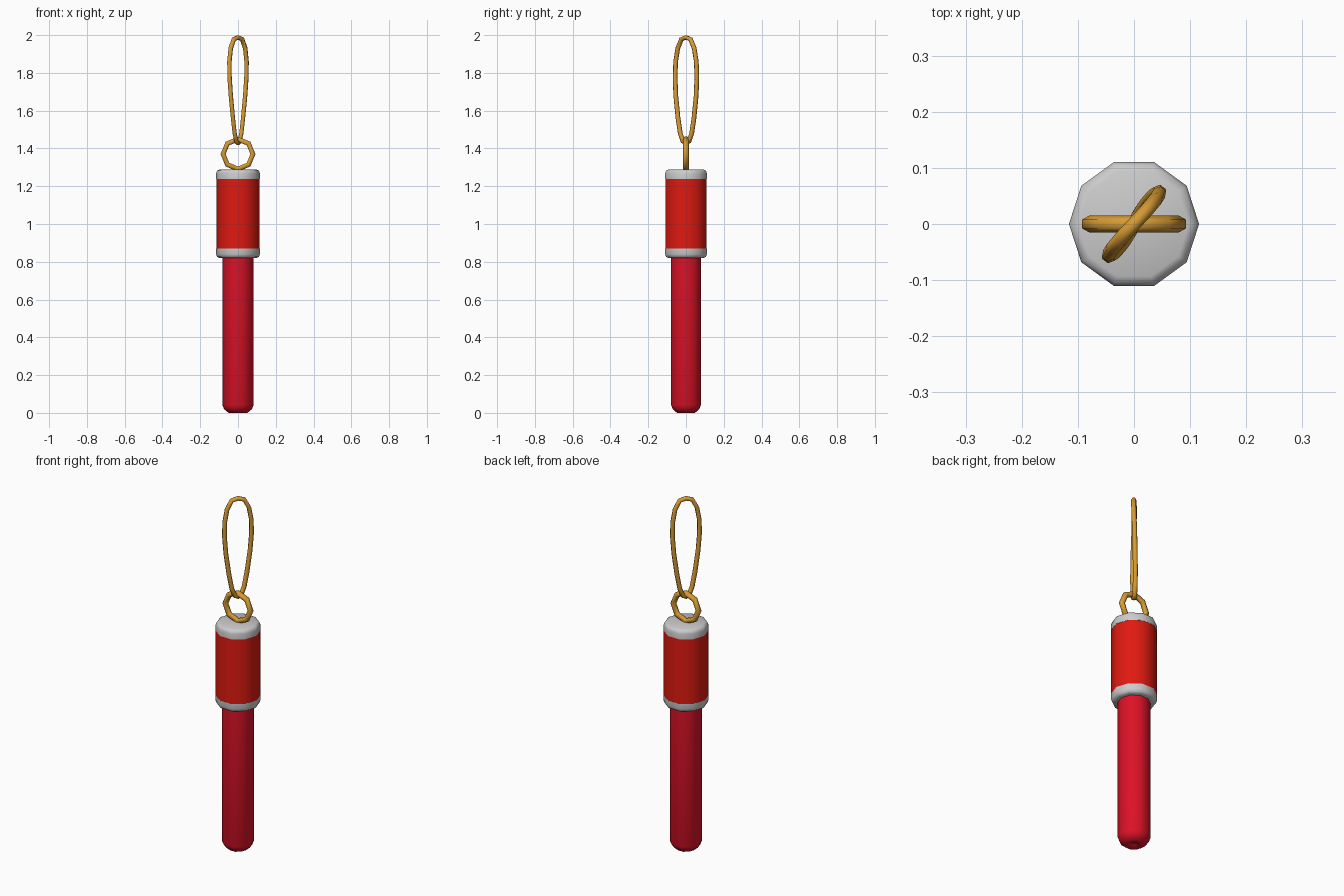
import bpy
from math import sin, cos, pi, radians
from mathutils import Vector

if "Cube" in bpy.data.objects:
    bpy.data.objects.remove(bpy.data.objects["Cube"])


def material(name, rgb):
    m = bpy.data.materials.new(name)
    m.diffuse_color = (*rgb, 1)
    m.use_nodes = True
    m.node_tree.nodes["Principled BSDF"].inputs["Base Color"].default_value = m.diffuse_color
    return m


def make(name, verts, faces, mat=None, angle=50):
    me = bpy.data.meshes.new(name)
    me.from_pydata(verts, [], faces)
    me.update()
    ob = bpy.data.objects.new(name, me)
    bpy.context.collection.objects.link(ob)
    if mat:
        me.materials.append(mat)
    bpy.ops.object.select_all(action='DESELECT')
    ob.select_set(True)
    bpy.context.view_layer.objects.active = ob
    bpy.ops.object.shade_smooth_by_angle(angle=radians(angle))
    return ob


def lathe(name, profile, mat=None, n=10):
    """Revolve (radius, z) points, listed bottom to top, and cap both ends."""
    verts = [(r * cos(2 * pi * i / n), r * sin(2 * pi * i / n), z)
             for r, z in profile for i in range(n)]
    faces = [(k * n + i, k * n + (i + 1) % n, (k + 1) * n + (i + 1) % n, (k + 1) * n + i)
             for k in range(len(profile) - 1) for i in range(n)]
    last = (len(profile) - 1) * n
    faces += [tuple(reversed(range(n))), tuple(range(last, last + n))]
    return make(name, verts, faces, mat)


def closed_tube(name, path, normals, r, mat, n=6):
    """Sweep a hexagon along a closed path; normals face out of the loop plane."""
    m, verts = len(path), []
    for k, (p, side) in enumerate(zip(path, normals)):
        t = (path[(k + 1) % m] - path[k - 1]).normalized()
        side = (side - t * side.dot(t)).normalized()
        out = t.cross(side)
        for i in range(n):
            a = 2 * pi * i / n
            verts.append(p + r * (cos(a) * side + sin(a) * out))
    faces = [(k * n + i, k * n + (i + 1) % n,
              (k + 1) % m * n + (i + 1) % n, (k + 1) % m * n + i)
             for k in range(m) for i in range(n)]
    return make(name, verts, faces, mat, 65)


crimson = material("crimson", (0.72, 0.006, 0.02))
red = material("red", (0.74, 0.01, 0.005))
gold = material("gold", (0.68, 0.33, 0.035))

# Stick, with a chamfered and slightly dimpled lower end
lathe("stick", [(0.015, 0.008), (0.025, 0), (0.05, 0), (0.074, 0.02),
                (0.083, 0.042), (0.083, 0.84)], crimson)

# Handle: red sleeve between two rounded grey collars
lathe("sleeve", [(0.115, 0.865), (0.115, 1.24)], red)
lathe("lower_collar", [(0.098, 0.82), (0.111, 0.826), (0.116, 0.84), (0.116, 0.87)])
lathe("upper_collar", [(0.116, 1.237), (0.116, 1.268), (0.111, 1.282), (0.098, 1.288)])

# Eight-sided ring standing on the handle
ring = [Vector((0.079 * cos(k * pi / 4), 0, 1.37 + 0.079 * sin(k * pi / 4))) for k in range(8)]
closed_tube("ring", ring, [Vector((0, 1, 0))] * 8, 0.0155, gold)

# Teardrop hanging loop, twisting slightly towards its lower end
half = [(0, 1.988), (0.033, 1.978), (0.058, 1.93), (0.071, 1.86), (0.073, 1.78),
        (0.066, 1.68), (0.05, 1.56), (0.035, 1.48), (0.018, 1.437)]
outline = half + [(0, 1.428)] + [(-u, z) for u, z in reversed(half[1:])]
path, normals = [], []
for u, z in outline:
    a = radians(47 + 14 * (1.99 - z) / 0.56)
    path.append(Vector((u * cos(a), u * sin(a), z)))
    normals.append(Vector((-sin(a), cos(a), 0)))
closed_tube("hanging_loop", path, normals, 0.0125, gold)
